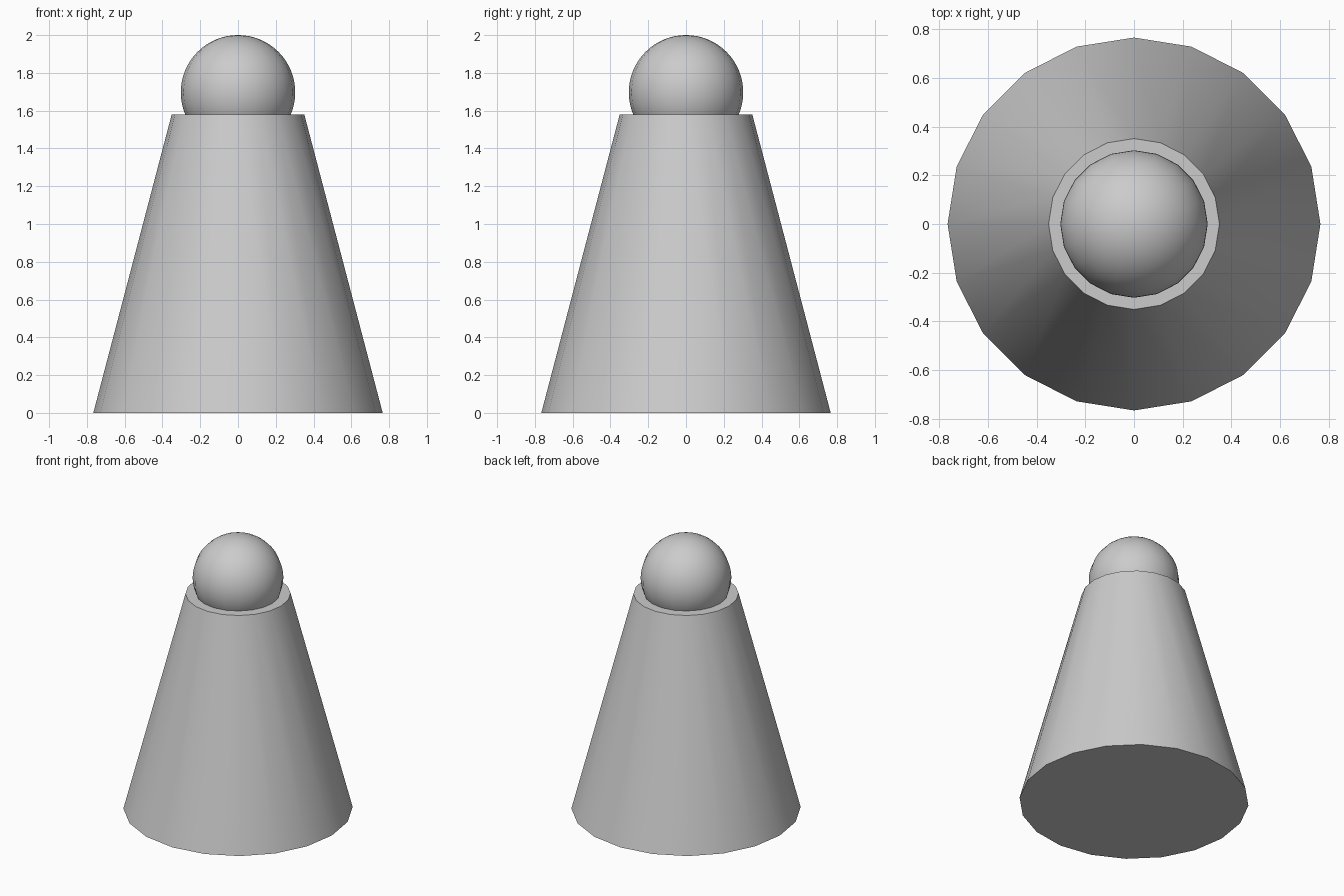
import bpy
import math

if "Cube" in bpy.data.objects:
    bpy.data.objects.remove(bpy.data.objects["Cube"])

SIDES = 20
BODY_HEIGHT = 1.58
BALL_RADIUS = 0.303


def finish(name):
    obj = bpy.context.object
    obj.name = name
    bpy.ops.object.shade_smooth_by_angle(angle=math.radians(40))
    return obj


# Tapered body, closed at both ends
bpy.ops.mesh.primitive_cone_add(vertices=SIDES, radius1=0.766, radius2=0.351,
                                depth=BODY_HEIGHT, location=(0, 0, BODY_HEIGHT / 2))
finish("tapered_body")

# Ball sunk into the flat top
bpy.ops.mesh.primitive_uv_sphere_add(segments=SIDES, ring_count=32, radius=BALL_RADIUS,
                                     location=(0, 0, 2 - BALL_RADIUS))
finish("top_ball")
